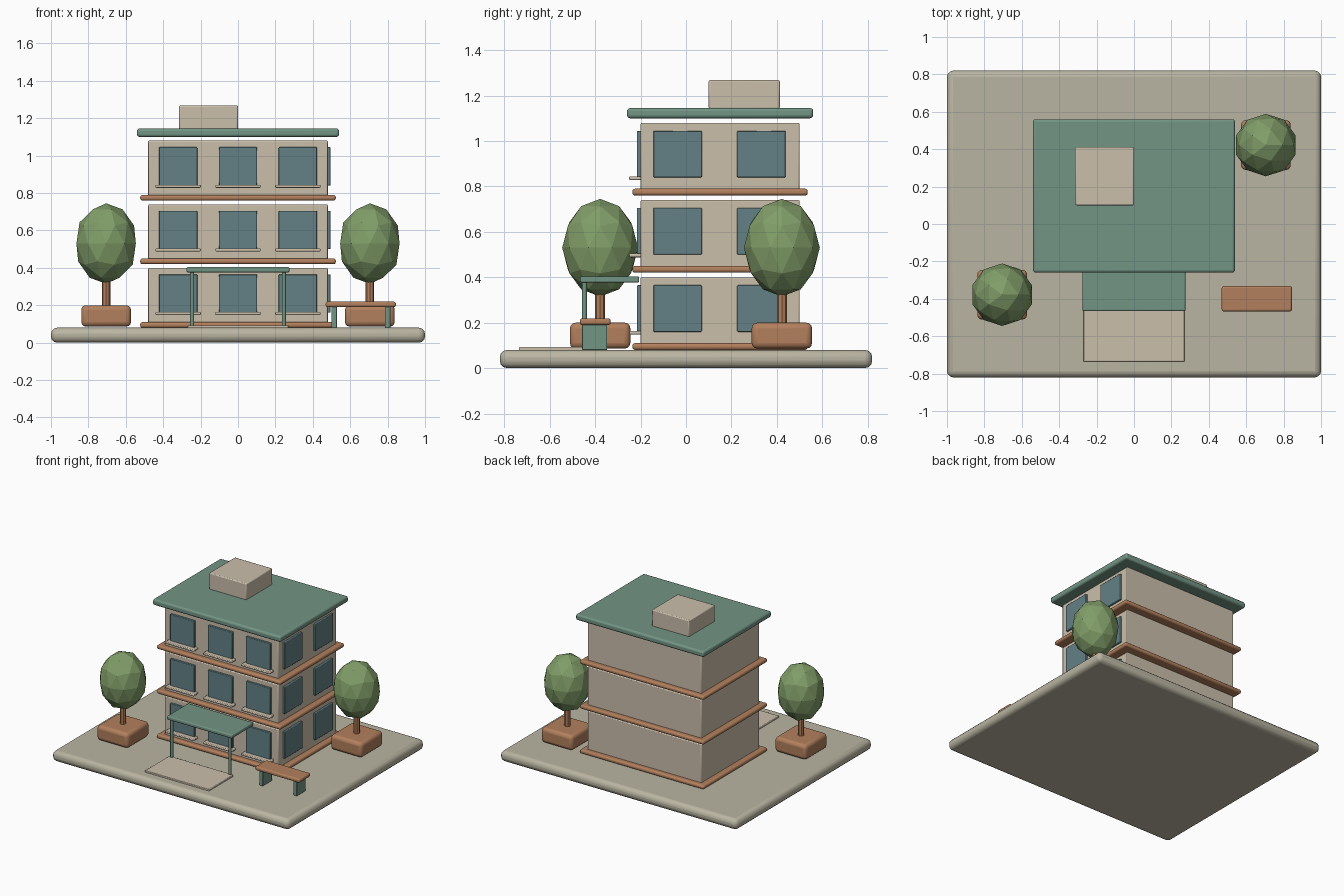
import bpy
import math

if "Cube" in bpy.data.objects:
    bpy.data.objects.remove(bpy.data.objects["Cube"])


def mat(name, r, g, b):
    m = bpy.data.materials.new(name)
    m.diffuse_color = (r, g, b, 1)
    m.use_nodes = True
    m.node_tree.nodes["Principled BSDF"].inputs["Base Color"].default_value = m.diffuse_color
    return m


STONE = mat("stone", 0.60, 0.52, 0.41)
PAVING = mat("paving", 0.49, 0.46, 0.36)
GREEN = mat("green_paint", 0.17, 0.30, 0.235)
CLAY = mat("terracotta", 0.45, 0.215, 0.11)
GLASS = mat("glass", 0.125, 0.22, 0.235)
LEAF = mat("leaves", 0.22, 0.34, 0.14)


def finish(ob, name, material):
    ob.name = name
    ob.data.materials.append(material)
    return ob


def box(name, x, y, z, material, bevel=0.0, segments=3):
    """Box from (min, max) ranges, with rounded edges."""
    lo, hi = zip(x, y, z)
    bpy.ops.mesh.primitive_cube_add(
        size=1, location=[(a + b) / 2 for a, b in zip(lo, hi)])
    ob = finish(bpy.context.object, name, material)
    ob.scale = [b - a for a, b in zip(lo, hi)]
    bpy.ops.object.transform_apply(location=False, rotation=False, scale=True)
    if bevel:
        bpy.ops.object.shade_smooth_by_angle(angle=math.radians(35))
        mod = ob.modifiers.new("rounded_edges", 'BEVEL')
        mod.width, mod.segments = bevel, segments
    return ob


def around(c, width):
    return (c - width / 2, c + width / 2)


def rod(name, x, y, z0, z1, radius, sides, material):
    bpy.ops.mesh.primitive_cylinder_add(
        vertices=sides, radius=radius, depth=z1 - z0,
        location=(x, y, (z0 + z1) / 2))
    return finish(bpy.context.object, name, material)


# Plaza base and entrance path
G = 0.08
box("base", (-1, 1), (-0.82, 0.82), (0, G), PAVING, 0.033)
box("path", (-0.27, 0.27), (-0.735, -0.44), (G - 0.01, G + 0.013), STONE, 0.004, 2)

# Three storeys, each with a ledge, wall block, windows and sills
for i in range(3):
    z = G + 0.34 * i
    n = i + 1
    box(f"ledge_{n}", (-0.523, 0.523), (-0.236, 0.536), (z, z + 0.03), CLAY, 0.012)
    box(f"walls_{n}", (-0.48, 0.48), (-0.2, 0.5), (z + 0.02, z + 0.32), STONE, 0.006, 2)
    for k, x in enumerate((-0.32, 0, 0.32)):
        box(f"front_window_{n}_{k + 1}", around(x, 0.205), (-0.216, -0.19),
            (z + 0.08, z + 0.285), GLASS, 0.004, 2)
        box(f"sill_{n}_{k + 1}", around(x, 0.242), (-0.25, -0.19),
            (z + 0.068, z + 0.084), STONE, 0.005, 2)
    for k, y in enumerate((-0.037, 0.332)):
        box(f"side_window_{n}_{k + 1}", (0.47, 0.495), around(y, 0.214),
            (z + 0.08, z + 0.285), GLASS, 0.004, 2)

# Roof slab and rooftop plant room
box("roof", (-0.54, 0.54), (-0.26, 0.56), (1.1, 1.145), GREEN, 0.014)
box("roof_room", (-0.315, 0), (0.1, 0.413), (1.14, 1.268), STONE, 0.007, 2)

# Entrance canopy on two posts
box("canopy", (-0.275, 0.275), (-0.466, -0.206), (0.376, 0.404), GREEN, 0.008)
for s in (-1, 1):
    rod(f"canopy_post_{'left' if s < 0 else 'right'}", 0.245 * s, -0.447,
        G, 0.385, 0.011, 12, GREEN)
    bpy.ops.object.shade_smooth_by_angle(angle=math.radians(35))

# Bench
box("bench_seat", (0.469, 0.844), (-0.467, -0.332), (0.19, 0.219), CLAY, 0.01)
for k, x in enumerate((0.514, 0.8)):
    box(f"bench_leg_{k + 1}", around(x, 0.03), (-0.457, -0.347), (G, 0.195), GREEN, 0.003, 2)

# Trees in planters
for k, (x, y) in enumerate(((-0.705, -0.378), (0.705, 0.422))):
    box(f"planter_{k + 1}", around(x, 0.266), around(y, 0.266), (0.086, 0.2), CLAY, 0.025)
    rod(f"trunk_{k + 1}", x, y, 0.18, 0.42, 0.022, 8, CLAY)
    bpy.ops.mesh.primitive_ico_sphere_add(subdivisions=2, radius=1, location=(x, y, 0.53))
    crown = finish(bpy.context.object, f"crown_{k + 1}", LEAF)
    crown.scale = (0.167, 0.167, 0.215)
